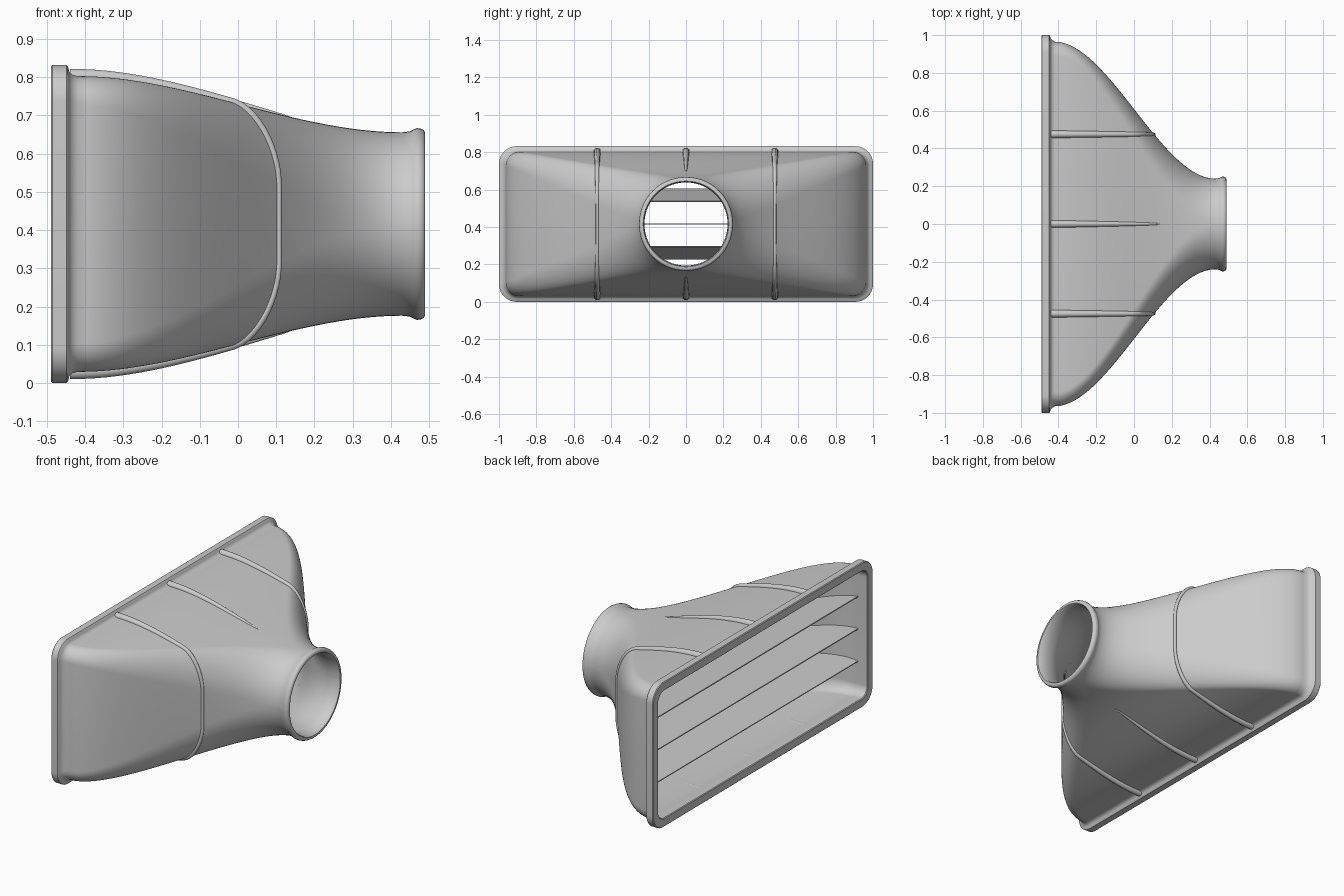
import bpy
import bmesh
import math

cube = bpy.data.objects.get("Cube")
if cube:
    bpy.data.objects.remove(cube)

MID = 0.416            # height of the duct axis
X0, X1 = -0.42, 0.43   # ends of the blended body
WALL = 0.018

grey = bpy.data.materials.new("plain_grey")
grey.use_nodes = True
COLOR = (0.6, 0.6, 0.6, 1)
grey.diffuse_color = COLOR
grey.node_tree.nodes["Principled BSDF"].inputs["Base Color"].default_value = COLOR


def body(x, inset=0.0):
    """Half width, half height and corner radius of the body at x."""
    t = min(max((x - X0) / (X1 - X0), 0), 1)
    s = t * t * (3 - 2 * t)
    mix = lambda a, b: a + (b - a) * s
    return mix(0.965, 0.24) - inset, mix(0.387, 0.24) - inset, mix(0.075, 0.238) - inset


def edge_at(p, half_p, half_q, r):
    """Extent along q of a rounded rectangle at offset p."""
    d = max(abs(p) - (half_p - r), 0)
    return half_q - r + math.sqrt(max(r * r - d * d, 0))


def ring(bm, x, hw, hh, r, steps=14):
    verts = []
    for corner, (sy, sz) in enumerate([(1, 1), (-1, 1), (-1, -1), (1, -1)]):
        for i in range(steps + 1):
            a = (corner + i / steps) * math.pi / 2
            y = sy * (hw - r) + r * math.cos(a)
            z = sz * (hh - r) + r * math.sin(a)
            verts.append(bm.verts.new((x, y, MID + z)))
    return verts


def finish(name, bm):
    bmesh.ops.recalc_face_normals(bm, faces=bm.faces)
    mesh = bpy.data.meshes.new(name)
    bm.to_mesh(mesh)
    bm.free()
    obj = bpy.data.objects.new(name, mesh)
    bpy.context.collection.objects.link(obj)
    mesh.materials.append(grey)
    return obj


def activate(obj):
    bpy.ops.object.select_all(action='DESELECT')
    obj.select_set(True)
    bpy.context.view_layer.objects.active = obj


# Duct shell: flange, blended body, round lip, then back along the inside
def flange(x, inset):
    return x, 1 - inset, MID - inset, 0.095 - inset * 0.8


def lip(x, r):
    return x, r, r, r - 0.002


N = 32
stations = [X0 + (X1 - X0) * i / N for i in range(N + 1)]
sections = [flange(-0.49, 0.004), flange(-0.486, 0), flange(-0.449, 0),
            flange(-0.445, 0.004), flange(-0.442, 0.016), flange(-0.434, 0.025)]
sections += [(x, *body(x)) for x in stations]
sections += [lip(0.448, 0.242), lip(0.459, 0.247), lip(0.468, 0.251), lip(0.478, 0.25),
             lip(0.486, 0.246), lip(0.49, 0.239), lip(0.49, 0.229), lip(0.484, 0.224)]
sections += [(x, *body(x, WALL)) for x in reversed(stations)]
sections += [flange(-0.45, 0.052), flange(-0.486, 0.05), flange(-0.49, 0.046)]

bm = bmesh.new()
rings = [ring(bm, *s) for s in sections]
for a, b in zip(rings, rings[1:] + rings[:1]):
    for i in range(len(a)):
        j = (i + 1) % len(a)
        bm.faces.new((a[i], a[j], b[j], b[i]))
shell = finish("duct_shell", bm)
activate(shell)
bpy.ops.object.shade_smooth()
bpy.ops.object.shade_smooth_by_angle(angle=math.radians(40))


# Raised ribs following the outside of the body
def rib(name, points):
    curve = bpy.data.curves.new(name, 'CURVE')
    curve.dimensions = '3D'
    curve.bevel_depth = 1
    curve.bevel_resolution = 3
    curve.use_fill_caps = True
    spline = curve.splines.new('POLY')
    spline.points.add(len(points) - 1)
    for p, (x, y, z, r) in zip(spline.points, points):
        p.co = (x, y, MID + z, 1)
        p.radius = r
    obj = bpy.data.objects.new(name, curve)
    bpy.context.collection.objects.link(obj)
    curve.materials.append(grey)
    activate(obj)
    bpy.ops.object.convert(target='MESH')
    bpy.ops.object.shade_smooth()
    bpy.ops.object.shade_smooth_by_angle(angle=math.radians(40))


def rib_points(y, end, thin, steps=28):
    points = []
    for i in range(steps + 1):
        u = i / steps
        x = -0.44 + (end + 0.44) * math.sin(u * math.pi / 2)
        hw, hh, r = body(x)
        depth = 0.02 + (thin - 0.02) * u
        points.append((x, y, edge_at(y, hw, hh, r) - 0.003 * u, depth))
    return points


def flip(points):
    return [(x, y, -z, r) for x, y, z, r in points]


RIB_Y = 0.475
rib_end = next(x / 1000 for x in range(0, 430) if body(x / 1000)[0] < RIB_Y)
for side, y in (("left", RIB_Y), ("right", -RIB_Y)):
    upper = rib_points(y, rib_end, 0.008)
    rib("rib_" + side, upper + flip(upper)[::-1])
centre = rib_points(0, 0.14, 0.002)
rib("rib_centre_top", centre)
rib("rib_centre_bottom", flip(centre))


# Three thin vanes converging towards the round end
def vane(name, z_front, z_rear, x_front=-0.43, x_rear=0.05, steps=16):
    bm = bmesh.new()
    rows = []
    for i in range(steps + 1):
        u = i / steps
        x = x_front + (x_rear - x_front) * u
        z = z_front + (z_rear - z_front) * u
        hw, hh, r = body(x, WALL - 0.006)
        y = edge_at(z, hh, hw, r)
        rows.append([bm.verts.new((x, s * y, MID + z)) for s in (-1, 1)])
    for a, b in zip(rows, rows[1:]):
        bm.faces.new((a[0], a[1], b[1], b[0]))
    obj = finish(name, bm)
    solid = obj.modifiers.new("thickness", 'SOLIDIFY')
    solid.thickness = 0.006
    solid.offset = 0


for label, sign in (("top", 1), ("middle", 0), ("bottom", -1)):
    vane("vane_" + label, 0.186 * sign, 0.12 * sign)
